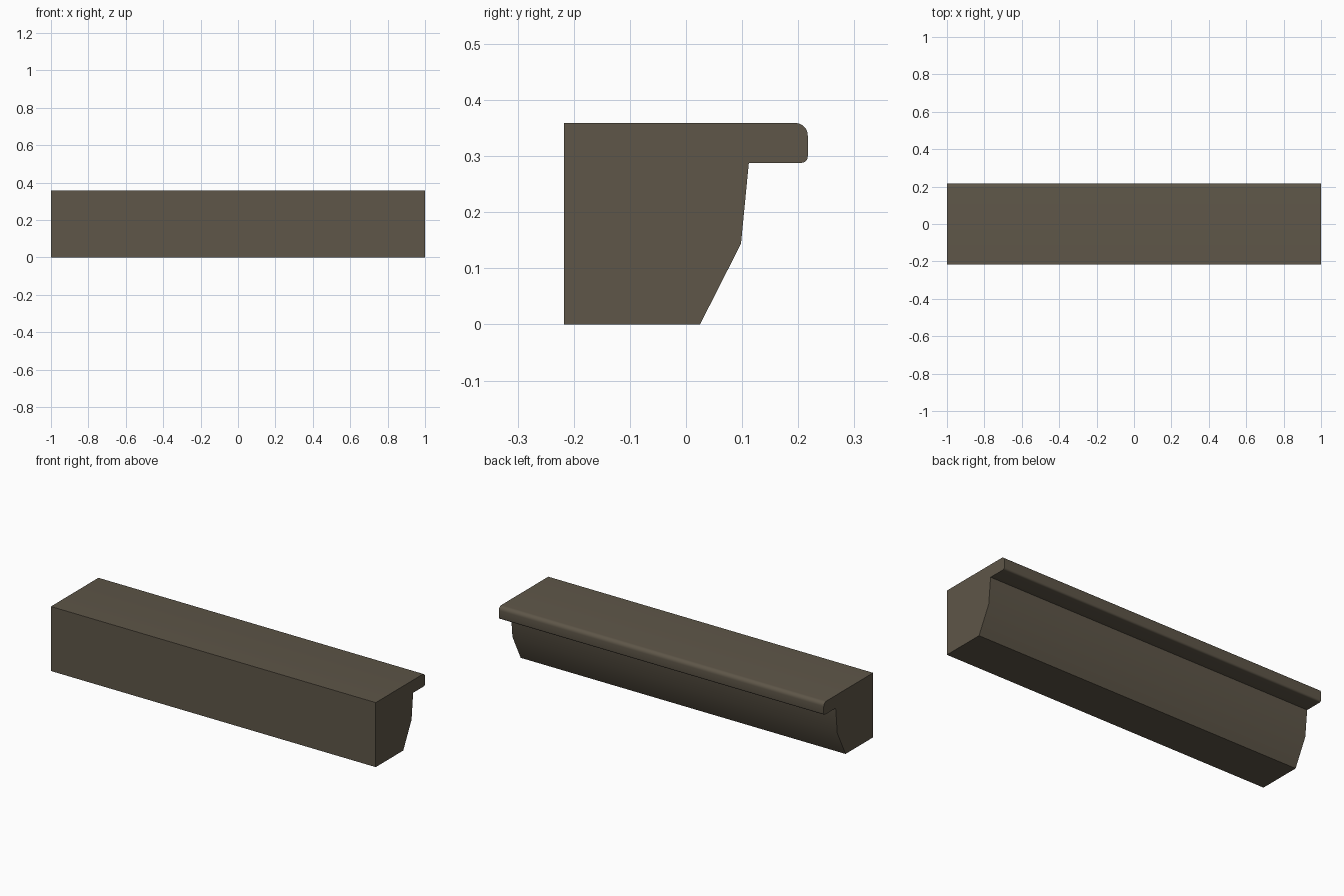
import bpy, bmesh, math

if "Cube" in bpy.data.objects:
    bpy.data.objects.remove(bpy.data.objects["Cube"])

HALF_LENGTH = 1.0


def arc(cy, cz, r, start, end, steps):
    """Points along a rounded corner in the y-z plane."""
    angles = [math.radians(start + (end - start) * i / steps) for i in range(steps + 1)]
    return [(cy + r * math.cos(a), cz + r * math.sin(a)) for a in angles]


# Side profile: flat back, sloped underside, overhanging lip with rounded nose
profile = [(-0.217, 0.0), (0.025, 0.0), (0.098, 0.144), (0.112, 0.288)]
profile += arc(0.206, 0.299, 0.011, -90, 0, 4)
profile += arc(0.195, 0.337, 0.022, 0, 90, 6)
profile += [(-0.217, 0.359)]

# Extrude the profile along x
bm = bmesh.new()
end_face = bm.faces.new([bm.verts.new((-HALF_LENGTH, y, z)) for y, z in profile])
extruded = bmesh.ops.extrude_face_region(bm, geom=[end_face])["geom"]
verts = [v for v in extruded if isinstance(v, bmesh.types.BMVert)]
bmesh.ops.translate(bm, verts=verts, vec=(2 * HALF_LENGTH, 0, 0))
bmesh.ops.recalc_face_normals(bm, faces=bm.faces)
mesh = bpy.data.meshes.new("ledge_moulding")
bm.to_mesh(mesh)
bm.free()

ledge = bpy.data.objects.new("ledge_moulding", mesh)
bpy.context.collection.objects.link(ledge)

# Single brown stone colour
stone = bpy.data.materials.new("brown stone")
stone.diffuse_color = (0.112, 0.093, 0.065, 1.0)
stone.use_nodes = True
stone.node_tree.nodes["Principled BSDF"].inputs["Base Color"].default_value = stone.diffuse_color
mesh.materials.append(stone)

# Smooth only the rounded nose
bpy.context.view_layer.objects.active = ledge
ledge.select_set(True)
bpy.ops.object.shade_smooth_by_angle(angle=math.radians(25))
